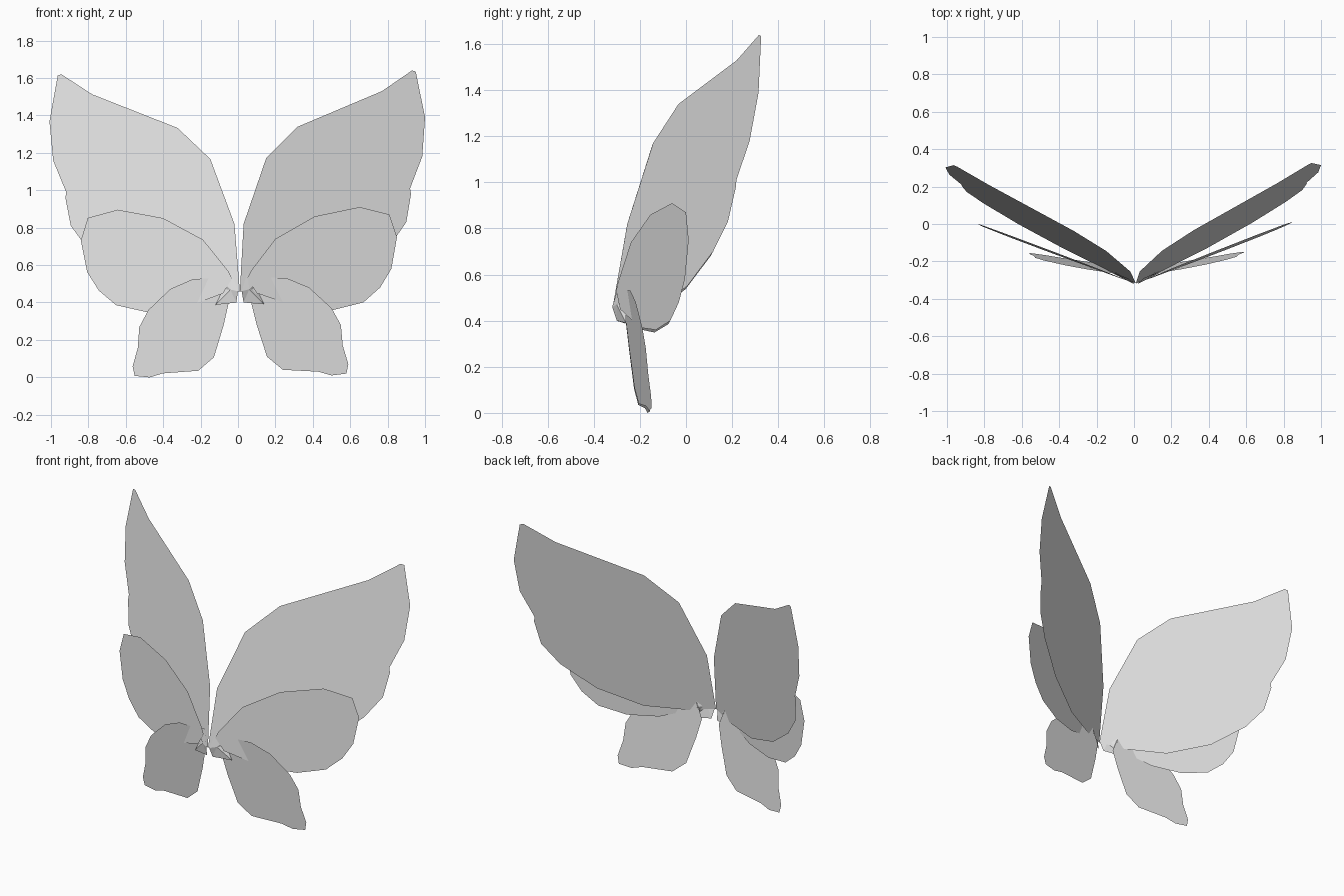
import bpy
import bmesh
from mathutils import Matrix, Vector

default_cube = bpy.data.objects.get("Cube")
if default_cube:
    bpy.data.objects.remove(default_cube, do_unlink=True)

# One pale grey material for the whole model
wing_grey = bpy.data.materials.new("pale_grey")
wing_grey.use_nodes = True
grey = (0.8, 0.8, 0.8, 1)
wing_grey.diffuse_color = grey
wing_grey.node_tree.nodes["Principled BSDF"].inputs["Base Color"].default_value = grey

# The pair is mirrored across a plane that leans very slightly
mirror_normal = Vector((1, 0.006, 0.011)).normalized()
mirror_point = Vector((0.013, 0, 0))
mirror = (Matrix.Translation(mirror_point)
          @ Matrix.Scale(-1, 4, mirror_normal)
          @ Matrix.Translation(-mirror_point))


def add_sheet(name, corners, faces):
    """Make a thin sheet on the left side and its reflection on the right."""
    for side in ("left", "right"):
        bm = bmesh.new()
        verts = [bm.verts.new(corner) for corner in corners]
        for face in faces:
            bm.faces.new([verts[index] for index in face])
        if side == "right":
            bmesh.ops.transform(bm, matrix=mirror, verts=bm.verts)
            bmesh.ops.reverse_faces(bm, faces=bm.faces)
        mesh = bpy.data.meshes.new(side + "_" + name)
        bm.to_mesh(mesh)
        bm.free()
        mesh.materials.append(wing_grey)
        sheet = bpy.data.objects.new(side + "_" + name, mesh)
        bpy.context.collection.objects.link(sheet)


def add_wing(name, outline, offset, sweep, lean):
    """Lay a front outline (x, z) on a plane swept back along x and z."""
    corners = [(x, offset + sweep * x + lean * z, z) for x, z in outline]
    add_sheet(name, corners, [range(len(corners))])


# Large upper wings, swept furthest back
upper_outline = [
    (.01, .46), (.03, .82), (.15, 1.17), (.32, 1.34), (.77, 1.53),
    (.93, 1.64), (.95, 1.635), (1, 1.39), (.985, 1.18), (.92, 1.01),
    (.925, .98), (.9, .83), (.81, .7), (.63, .55), (.39, .45), (.16, .44)]
add_wing("upper_wing", upper_outline, offset=-.391, sweep=.5, lean=.148)

# Rounded middle wings in front of the upper pair
middle_outline = [
    (.05, .53), (.07, .57), (.2, .74), (.41, .86), (.65, .91), (.81, .87),
    (.85, .75), (.82, .58), (.76, .48), (.67, .4), (.51, .36),
    (.33, .37), (.1, .45)]
add_wing("middle_wing", middle_outline, offset=-.338, sweep=.385, lean=.03)

# Small lower wings hanging in front
lower_outline = [
    (.12, .535), (.26, .53), (.38, .48), (.5, .37), (.55, .28), (.56, .17),
    (.59, .07), (.58, .02), (.5, .01), (.43, .03), (.24, .04),
    (.155, .11), (.1, .28), (.07, .4)]
add_wing("lower_wing", lower_outline, offset=-.24, sweep=.16, lean=-.08)

# Creased folds that gather the wings at the root; first corner is the crest
fold_corners = [
    (.06, -.3, .47), (.02, -.32, .46), (.03, -.3, .4), (.14, -.26, .39),
    (.1, -.26, .47), (.12, -.26, .53), (.05, -.29, .56)]
rim = range(1, len(fold_corners))
fold_faces = [(0, i, i + 1) for i in rim[:-1]] + [(0, rim[-1], rim[0])]
add_sheet("root_fold", fold_corners, fold_faces)
